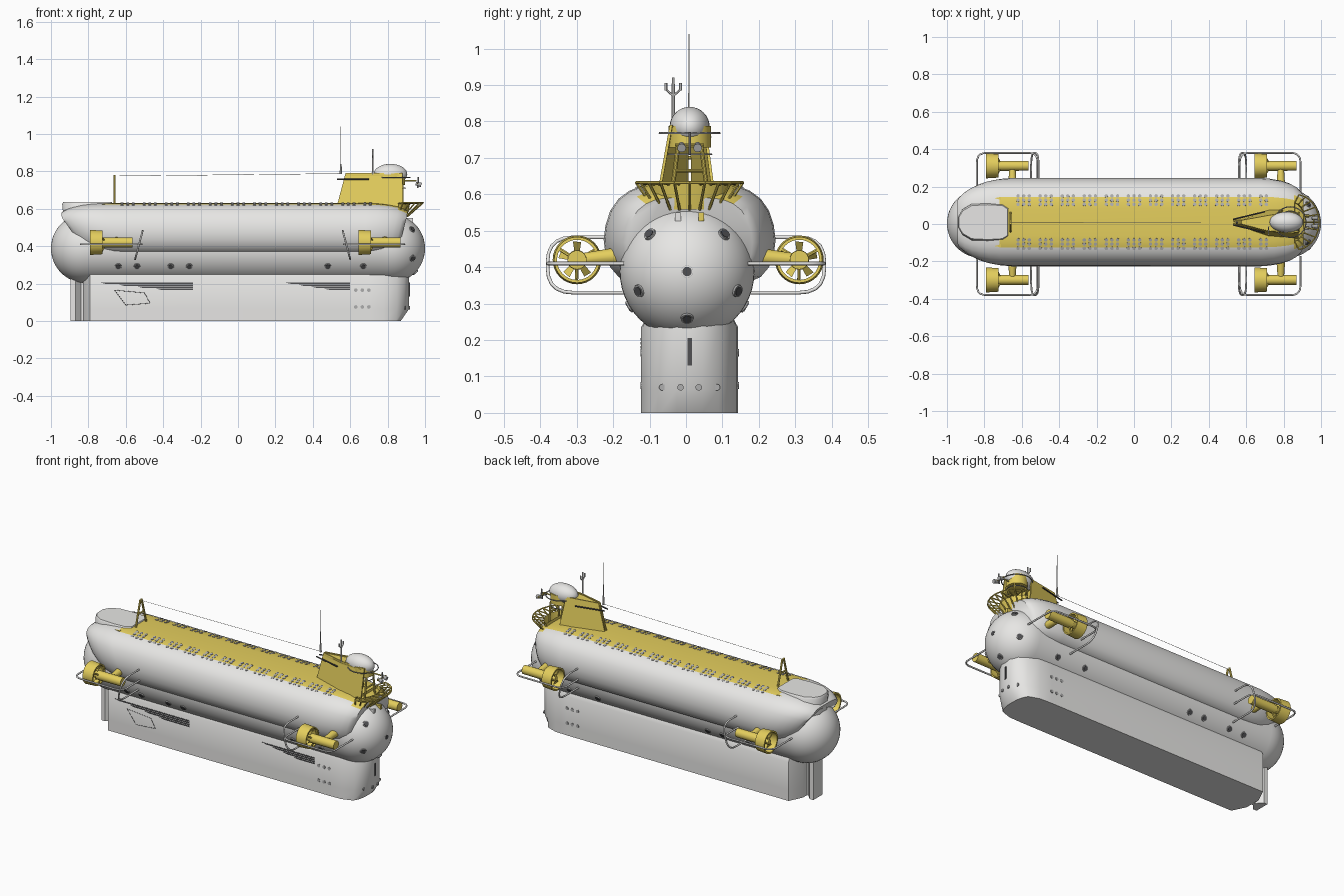
import bpy, bmesh, math
from mathutils import Vector, Matrix

if "Cube" in bpy.data.objects:
    bpy.data.objects.remove(bpy.data.objects["Cube"])

CY = 0.01                      # hull centre line in y


def material(name, col):
    m = bpy.data.materials.new(name)
    m.diffuse_color = (*col, 1)
    m.use_nodes = True
    m.node_tree.nodes["Principled BSDF"].inputs["Base Color"].default_value = m.diffuse_color
    return m


GREY = material("light grey paint", (0.80, 0.795, 0.78))
YELLOW = material("yellow paint", (0.78, 0.62, 0.11))
DARK = material("dark metal", (0.08, 0.08, 0.085))
STEEL = material("grey steel", (0.42, 0.42, 0.42))


def finish(name, bm, mats, angle=35):
    bmesh.ops.recalc_face_normals(bm, faces=bm.faces)
    me = bpy.data.meshes.new(name)
    bm.to_mesh(me)
    bm.free()
    for m in mats:
        me.materials.append(m)
    me.shade_smooth()
    me.set_sharp_from_angle(angle=math.radians(angle))
    bpy.context.collection.objects.link(bpy.data.objects.new(name, me))


def loft(bm, rings, caps=True):
    vs = [[bm.verts.new(p) for p in r] for r in rings]
    n = len(vs[0])
    for a, b in zip(vs, vs[1:]):
        for i in range(n):
            bm.faces.new((a[i], a[(i + 1) % n], b[(i + 1) % n], b[i]))
    if caps:
        bm.faces.new(vs[0])
        bm.faces.new(vs[-1])


def rod(bm, a, b, r, r2=None, seg=10, mi=0):
    a, b = Vector(a), Vector(b)
    d = b - a
    mat = Matrix.Translation((a + b) / 2) @ d.to_track_quat('Z', 'Y').to_matrix().to_4x4()
    g = bmesh.ops.create_cone(bm, cap_ends=True, segments=seg, radius1=r,
                              radius2=r if r2 is None else r2, depth=d.length, matrix=mat)
    for f in {f for v in g['verts'] for f in v.link_faces}:
        f.material_index = mi


def prism(bm, pts, off):
    off = Vector(off)
    loft(bm, [[Vector(p) for p in pts], [Vector(p) + off for p in pts]])


def tube(name, pts, r, mat, cyclic=False):
    cu = bpy.data.curves.new(name, 'CURVE')
    cu.dimensions = '3D'
    cu.bevel_depth, cu.bevel_resolution = r, 2
    cu.use_fill_caps = True
    s = cu.splines.new('POLY')
    s.points.add(len(pts) - 1)
    for p, c in zip(s.points, pts):
        p.co = (*c, 1)
    s.use_cyclic_u = cyclic
    cu.materials.append(mat)
    bpy.context.collection.objects.link(bpy.data.objects.new(name, cu))


def rounded(corners, r, n=5):
    """Open path with its inner corners rounded."""
    c = [Vector(p) for p in corners]
    out = [c[0]]
    for a, b, d in zip(c, c[1:], c[2:]):
        p, q = b + (a - b).normalized() * r, b + (d - b).normalized() * r
        out += [(1 - t) ** 2 * p + 2 * t * (1 - t) * b + t * t * q for t in [i / n for i in range(n + 1)]]
    return out + [c[-1]]


# pressure hull: long capsule
R, HZ = 0.185, 0.388
bm = bmesh.new()
st = [(-1, 0.002)] + [(-1 + R - R * math.cos(t), R * math.sin(t)) for t in [i * math.pi / 24 for i in range(1, 13)]]
st += [(-x, r) for x, r in reversed(st)]
loft(bm, [[(x, 0.003 + r * math.cos(a), HZ + r * math.sin(a)) for a in [k * math.tau / 48 for k in range(48)]]
          for x, r in st])
finish("pressure_hull", bm, [GREY])

# outer casing with the ballast tanks, yellow deck along the top; ends rake inwards at the bottom
half = [(0, .63), (.07, .63), (.105, .628), (.135, .622), (.165, .610), (.195, .588), (.218, .555), (.231, .515),
        (.236, .475), (.231, .435), (.218, .40), (.195, .373), (.165, .36), (0, .36)]
sect = half + [(-y, z) for y, z in half[-2:0:-1]]
stations = [(-.945, .66), (-.93, .73), (-.905, .81), (-.87, .885), (-.83, .94), (-.78, .98), (-.72, 1),
            (.68, 1), (.75, .985), (.81, .94), (.855, .88), (.885, .81), (.905, .73)]


def rake(x, z):
    k = max(0, .60 - z) / .24
    return x + k * (.13 if x < -.7 else -.05 if x > .7 else 0)


bm = bmesh.new()
loft(bm, [[(rake(x, z), CY + y * s, .43 + (z - .43) * (1 - (1 - s) * .75)) for y, z in sect] for x, s in stations])
for f in bm.faces:
    c = f.calc_center_median()
    if abs(c.y - CY) < .13 and c.z > .54 and c.x > -.75:
        f.material_index = 1
finish("outer_casing", bm, [GREY, YELLOW], 50)

# stern hatch block and the yellow crescent around it
bm = bmesh.new()
plan = [(-.67, .075), (-.70, .095), (-.78, .10), (-.87, .095), (-.92, .065), (-.94, .03)]
plan += [(x, -y) for x, y in reversed(plan)]
loft(bm, [[(x + .01, CY + y * 1.15, .52) for x, y in plan], [(x, CY + y, .625) for x, y in plan],
          [(-.8 + (x + .8) * .96, CY + y * .93, .636) for x, y in plan]])
finish("stern_block", bm, [GREY])
bm = bmesh.new()
for s in (-1, 1):
    prism(bm, [(-.71, CY + s * .135, .614), (-.71, CY + s * .09, .614), (-.80, CY + s * .09, .610),
               (-.84, CY + s * .10, .603), (-.78, CY + s * .122, .606)], (0, 0, .012))
finish("deck_crescent", bm, [YELLOW])

# drain holes in the deck
bm = bmesh.new()
for g in range(12):
    for c in range(3):
        for y, z in ((.095, .629), (.117, .6255), (.14, .62)):
            for s in (-1, 1):
                x = -.62 + g * .118 + c * .03
                if x < .72:
                    p = Vector((x, CY + s * y, z))
                    n = Vector((0, s * .22, 1)).normalized()
                    rod(bm, p, p + n * .002, .0095, seg=10)
finish("deck_drain_holes", bm, [STEEL])

# keel box with raked bow foot
kh = [(.915, .035), (.89, .08), (.85, .108), (.78, .13), (.70, .133), (-.79, .133), (-.83, .05)]
kp = kh + [(x, -y) for x, y in reversed(kh)]
bm = bmesh.new()
loft(bm, [[(min(x, .84 + (x - .84) * .4), CY + y, 0) for x, y in kp],
          [(x, CY + y, .065) for x, y in kp], [(x, CY + y, .235) for x, y in kp],
          [(x, CY + y * .9, .26) for x, y in kp]])
finish("keel_box", bm, [GREY])
bm = bmesh.new()
prism(bm, [(-.895, CY - .045, 0), (-.895, CY + .045, 0), (-.87, CY + .045, 0), (-.84, CY + .012, 0),
           (-.80, CY + .012, 0), (-.80, CY - .012, 0), (-.84, CY - .012, 0), (-.87, CY - .045, 0)], (0, 0, .25))
finish("stern_skeg", bm, [GREY])

# keel details: starboard louvres and recess, bow slot
bm = bmesh.new()
y0 = CY - .1325
for xa, xb in ((-.74, -.24), (.25, .60)):
    for k in range(4):                # louvres stepping to a point
        a, z = xa + (xb - xa) * .2 * k, .206 - .011 * k
        prism(bm, [(a, y0, z), (xb, y0, z), (xb, y0, z - .007), (a + .03, y0, z - .007)], (0, -.003, 0))
prism(bm, [(.912, CY - .006, .13), (.912, CY + .006, .13), (.912, CY + .006, .205), (.912, CY - .006, .205)],
      (.007, 0, 0))
tri = [(-.66, y0, .165), (-.50, y0, .15), (-.47, y0, .095), (-.60, y0, .085), (-.66, y0, .165)]
for a, b in zip(tri, tri[1:]):
    rod(bm, a, b, .0015, seg=6)
finish("keel_slots", bm, [DARK])

# flood ports in the keel
bm = bmesh.new()
for s in (-1, 1):
    for x in (.63, .665, .70):
        for z in (.075, .165):
            yk = CY + s * .1325
            rod(bm, (x, yk, z), (x, yk + s * .003, z), .010)
for y, x in ((-.075, .89), (-.025, .914), (.025, .914), (.075, .89)):
    rod(bm, (x, CY + y, .07), (x + .006, CY + y, .07), .009)
finish("keel_flood_ports", bm, [STEEL])

# viewports on the bow and along the sides
bm = bmesh.new()
C = Vector((1 - R, .003, HZ))


def viewport(p, n):
    rod(bm, p - n * .012, p + n * .004, .02, .017, 16)
    rod(bm, p, p + n * .006, .013, .013, 14, 1)


for y, z in ((-.102, .49), (.102, .49), (-.132, .335), (.138, .335), (0, .388), (0, .26)):
    n = Vector((math.sqrt(max(R * R - y * y - (z - HZ) ** 2, 0)), y, z - HZ)).normalized()
    viewport(C + n * (R - (.005 if y == 0 and z > .3 else 0)), n)
for x in (-.64, -.54, -.36, -.26, .48, .67):
    for s in (-1, 1):
        n = Vector((0, s * .855, -.52)).normalized()
        viewport(Vector((x, .003, HZ)) + n * R, n)
finish("viewports", bm, [STEEL, DARK])

# four ducted thrusters with guard rails
for x0, end in ((-.79, "aft"), (.645, "fore")):
    for s, side in ((-1, "starboard"), (1, "port")):
        y, z = s * .305 + .006, .42
        bm = bmesh.new()
        prof = [(0, .067), (.065, .063), (.065, .055), (0, .058)]
        ang = [k * math.tau / 32 for k in range(32)]
        loft(bm, [[(x0 + dx, y + r * math.cos(a), z + r * math.sin(a)) for a in ang] for dx, r in prof + prof[:1]],
             False)
        bmesh.ops.remove_doubles(bm, verts=bm.verts, dist=1e-5)
        rod(bm, (x0 + .01, y, z), (x0 + .06, y, z), .014, .022, 16)
        rod(bm, (x0 + .06, y, z), (x0 + .225, y, z), .027, .026, 20)
        for k in range(5):            # propeller blades
            a = k * math.tau / 5 + math.pi / 2
            pts = []
            for r, w in ((.012, -.5), (.05, -.22), (.052, .22), (.012, .5)):
                pts.append((x0 + .03 + w * .03, y + r * math.cos(a + w), z + r * math.sin(a + w)))
            prism(bm, pts, (.004, 0, 0))
        for k in range(3):            # duct stays
            a = k * math.tau / 3 + .5
            rod(bm, (x0 + .075, y + .02 * math.cos(a), z + .02 * math.sin(a)),
                (x0 + .055, y + .061 * math.cos(a), z + .061 * math.sin(a)), .005, seg=6)
        rod(bm, (x0 + .14, y, z), (x0 + .14, s * .19, .43), .016, .024, 12)
        finish(f"{end}_{side}_thruster", bm, [YELLOW])
        xa, xb, yo, yi = x0 - .05, x0 + .275, s * .38, s * .17
        if end == "fore":
            xa, xb = .565, .89
        tube(f"{end}_{side}_guard_level", rounded([(xa, yi, .41), (xa, yo, .41), (xb, yo, .41), (xb, yi, .41)], .05),
             .005, GREY)
        lo, hi = (-.55, -.51) if end == "aft" else (.60, .56)
        tube(f"{end}_{side}_guard_upright",
             rounded([(lo, yi, .33), (lo, yo, .33), (hi, yo, .482), (hi, yi, .482)], .07), .005, GREY)

# sail: two leaning walls, top plate, legs and turret ring
bm = bmesh.new()
prism(bm, [(.53, CY - .012, .62), (.72, CY - .075, .62), (.88, CY - .098, .55), (.88, CY - .055, .79),
           (.72, CY - .047, .79), (.575, CY - .010, .79)], (0, .008, 0))
prism(bm, [(.53, CY + .012, .62), (.72, CY + .065, .62), (.80, CY + .07, .60), (.77, CY + .045, .79),
           (.72, CY + .036, .79), (.575, CY + .010, .79)], (0, -.008, 0))
prism(bm, [(.575, CY - .012, .775), (.72, CY - .05, .775), (.86, CY - .058, .775), (.86, CY + .045, .775),
           (.72, CY + .036, .775), (.575, CY + .008, .775)], (0, 0, .008))
for sx in (.80, .88):
    for s in (-1, 1):
        rod(bm, (sx, CY + s * .032, .73), (sx, CY + s * .052, .58), .006)
    rod(bm, (sx, CY - .045, .665), (sx, CY + .045, .665), .005)
rod(bm, (.835, CY, .728), (.835, CY, .788), .058, seg=28)
finish("sail", bm, [YELLOW])

# dome on the sail and its rails
bm = bmesh.new()
bmesh.ops.create_uvsphere(bm, u_segments=28, v_segments=16, radius=1,
                          matrix=Matrix.Translation((.815, CY, .785)) @ Matrix.Diagonal((.09, .055, .055, 1)))
finish("sail_dome", bm, [GREY])
ring = [k * math.tau / 24 for k in range(24)]
tube("sail_handrail", [(.835 + .085 * math.cos(a), CY + .082 * math.sin(a), .768) for a in ring], .003, STEEL, True)
tube("sail_lower_rail", [(.835 + .06 * math.cos(a), CY + .06 * math.sin(a), .71) for a in ring], .0025, STEEL, True)
for s in (-1, 1):
    tube("sail_side_rail", [(.53, CY + s * .015, .757), (.70, CY + s * .056, .757)], .004, DARK)

# bow platform: solid skirt with a fan of brackets
bm = bmesh.new()
A = [math.radians(-82 + k * 164 / 10) for k in range(11)]
top = [Vector((.865 + .125 * math.cos(a), CY + .148 * math.sin(a), .632)) for a in A]
low = [Vector((.845 + .06 * math.cos(a), CY + .098 * math.sin(a), .558)) for a in A]
mid = [Vector((.85 + .07 * math.cos(a), CY + .105 * math.sin(a), .628)) for a in A]
for t, l, m in zip(top, low, mid):
    rod(bm, t, l, .004, seg=6)
    rod(bm, t, m, .004, seg=6)
for a, b in zip(top, top[1:]):
    rod(bm, a, b, .004, seg=6)
loft(bm, [low, mid], False)
finish("bow_platform", bm, [YELLOW])

# bow lamp cluster on an arm
bm = bmesh.new()
rod(bm, (.88, CY, .75), (.955, CY, .75), .004, mi=1)
rod(bm, (.96, CY, .71), (.965, CY, .77), .004)
for y in (-.022, .022):
    rod(bm, (.95, CY + y, .735), (.98, CY + y, .727), .009, .012, 12)
rod(bm, (.96, CY - .04, .735), (.96, CY + .04, .735), .004, mi=1)
finish("lamp_cluster", bm, [STEEL, YELLOW])
for y, m in ((-.022, GREY), (.042, YELLOW)):
    bm = bmesh.new()
    prism(bm, [(.90, y - .008, .527), (.90, y + .008, .527), (.90, y + .008, .55), (.90, y - .008, .55)], (.035, 0, 0))
    finish("bow_lug", bm, [m])

# masts, aft A-frame and aerial wire
bm = bmesh.new()
rod(bm, (.55, .008, .79), (.55, .008, 1.04), .002, .0015, 8)
rod(bm, (.55, .008, .785), (.55, .008, .84), .007, .004, 8)
rod(bm, (.72, -.035, .78), (.72, -.035, .92), .005, .004, 8)
for s in (-1, 1):
    rod(bm, (.72, -.035, .87), (.72, -.035 + s * .02, .888), .003, seg=6)
    rod(bm, (.72, -.035 + s * .02, .885), (.72, -.035 + s * .02, .905), .004, seg=6)
rod(bm, (-.66, CY, .775), (.55, .008, .788), .0012, seg=6)
finish("masts_and_wire", bm, [GREY])
bm = bmesh.new()
for s in (-1, 1):
    rod(bm, (-.66, CY + s * .05, .625), (-.66, CY + s * .006, .78), .006, seg=8)
rod(bm, (-.66, CY - .028, .70), (-.66, CY + .028, .70), .005, seg=8)
finish("aft_a_frame", bm, [YELLOW])
